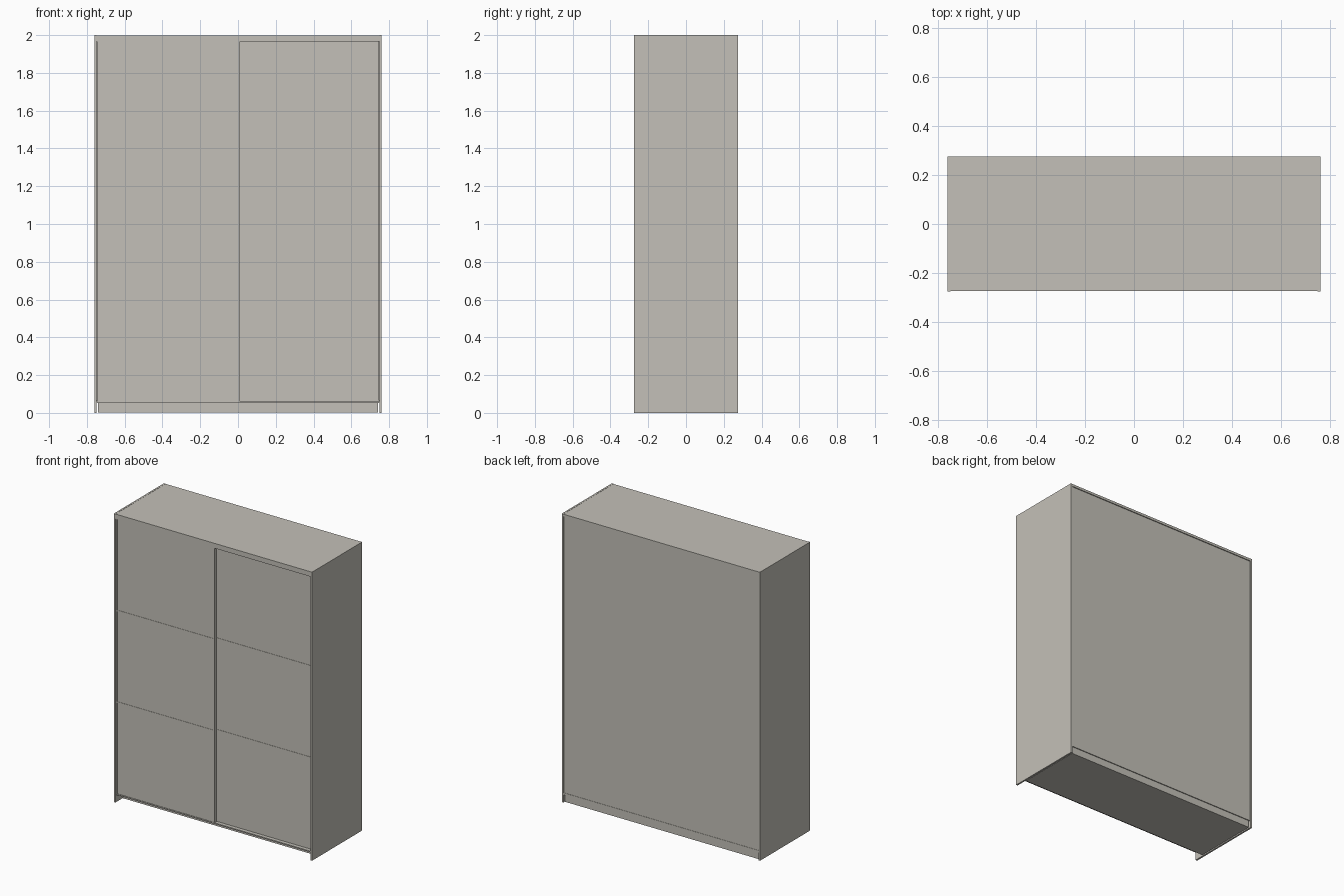
import bpy

old = bpy.data.objects.get("Cube")
if old:
    bpy.data.objects.remove(old, do_unlink=True)

# Single warm grey finish
finish = bpy.data.materials.new("warm_grey")
finish.use_nodes = True
colour = (0.55, 0.53, 0.48, 1)
finish.diffuse_color = colour
finish.node_tree.nodes["Principled BSDF"].inputs["Base Color"].default_value = colour


def box(name, x, y, z):
    """Box from (low, high) pairs on each axis."""
    bpy.ops.mesh.primitive_cube_add(size=1, location=[sum(r) / 2 for r in (x, y, z)])
    ob = bpy.context.object
    ob.name = name
    ob.scale = [r[1] - r[0] for r in (x, y, z)]
    bpy.ops.object.transform_apply(location=False, rotation=False, scale=True)
    ob.data.materials.append(finish)
    return ob


W, D, H = 0.76, 0.275, 2.0
INNER = 0.748

# Carcass
for side, s in (("left", 1), ("right", -1)):
    box(side + "_side_panel", sorted((s * INNER, s * W)), (-D, D), (0, H))
box("top_panel", (-INNER, INNER), (-D + 0.002, D), (H - 0.018, H - 0.001))
box("top_fascia", (-INNER, INNER), (-D + 0.002, -D + 0.006), (1.965, H - 0.018))
box("floor_panel", (-INNER, INNER), (-0.243, D - 0.004), (0.052, 0.066))
box("back_panel", (-INNER, INNER), (D - 0.012, D - 0.006), (0.066, H - 0.018))
box("plinth", (-0.742, 0.742), (-0.2, D - 0.01), (0.003, 0.052))
box("bottom_track", (-INNER, INNER), (-D + 0.006, -0.243), (0.052, 0.06))


def sliding_door(name, x0, x1, front):
    """Door of three panels held by slim stiles and rails."""
    low, high, bar = 0.061, 1.965, 0.008
    depth = (front, front + 0.02)
    for label, x in (("right", x0), ("left", x1 - bar)):
        box(f"{name}_{label}_stile", (x, x + bar), depth, (low, high))
    pitch = (high - low) / 3
    inside = (x0 + bar, x1 - bar)
    for i in range(3):
        z = low + i * pitch
        top = z + pitch
        if i < 2:
            box(f"{name}_rail_{i + 1}", inside, depth, (top - bar / 2, top + bar / 2))
        box(f"{name}_panel_{i + 1}", inside, (front + 0.002, front + 0.018),
            (z + (bar / 2 if i else 0), top - (bar / 2 if i < 2 else 0)))


# The right-hand door runs on the outer track, the left-hand one behind it
sliding_door("right_door", -0.746, 0.01, -D + 0.006)
sliding_door("left_door", -0.01, 0.746, -D + 0.028)
